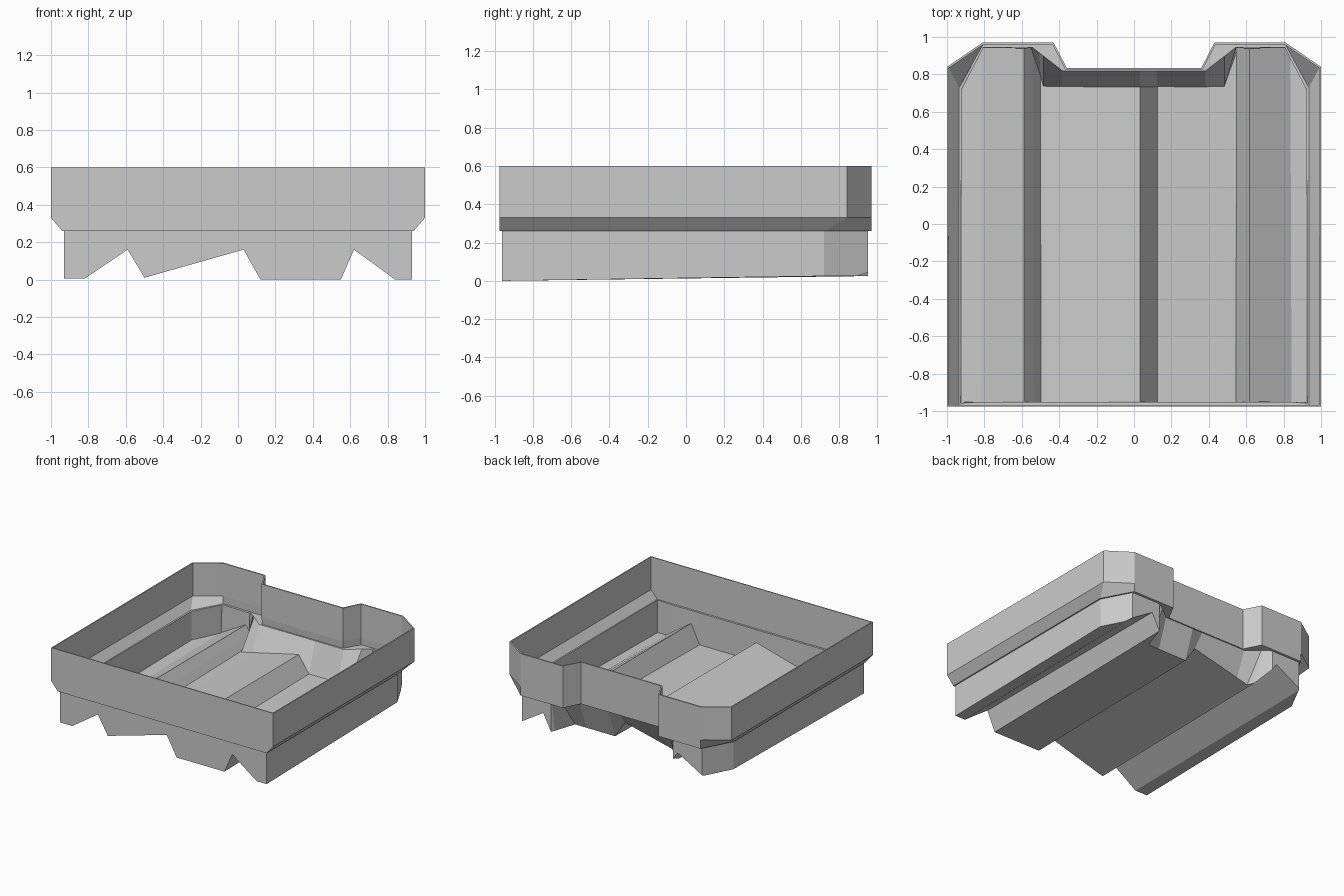
import bpy, bmesh

if "Cube" in bpy.data.objects:
    bpy.data.objects.remove(bpy.data.objects["Cube"])


def interp(pts, x):
    """Piecewise-linear lookup through sorted (x, value) points."""
    for (x0, v0), (x1, v1) in zip(pts, pts[1:]):
        if x <= x1:
            return v0 + (v1 - v0) * (x - x0) / (x1 - x0)
    return pts[-1][1]


def mirrored_ring(bm, half, z):
    """Closed loop from the +x half of an outline, front to back."""
    pts = half + [(-x, y) for x, y in reversed(half)]
    return [bm.verts.new((x, y, z)) for x, y in pts]


bm = bmesh.new()

# Upper collar: rim, straight wall, then sloped shoulder
notch = [(0.81, 0.97), (0.43, 0.97), (0.36, 0.835)]
wide = [(1.0, -0.975), (1.0, 0.84)] + notch
narrow = [(0.94, -0.975), (0.94, 0.73)] + notch
rings = [mirrored_ring(bm, wide, 0.6), mirrored_ring(bm, wide, 0.33),
         mirrored_ring(bm, narrow, 0.26)]
for a, b in zip(rings, rings[1:]):
    for i in range(len(a)):
        j = (i + 1) % len(a)
        bm.faces.new((a[i], a[j], b[j], b[i]))

# Lower tub: corrugated floor swept front to back, back edge set in at the notch
ridges = [(-0.93, 0.005), (-0.82, 0.005), (-0.59, 0.16), (-0.5, 0.01), (0.03, 0.16),
          (0.12, 0), (0.55, 0), (0.62, 0.16), (0.84, 0), (0.93, 0)]
back_top = [(0, 0.825), (0.38, 0.825), (0.54, 0.95), (0.81, 0.95), (0.93, 0.72)]
back_low = [(0, 0.74), (0.48, 0.74), (0.55, 0.95), (0.81, 0.95), (0.93, 0.72)]
xs = {x for x, _ in ridges}
for x, _ in back_top[1:] + back_low[1:]:
    xs |= {x, -x}
FRONT = -0.96


def column(x):
    h = interp(ridges, x)
    yt, yb = interp(back_top, abs(x)), interp(back_low, abs(x))
    rise = 0.025 * (1 - h / 0.16)
    return [bm.verts.new(p) for p in ((x, FRONT, 0.26), (x, FRONT, h),
                                      (x, yb, h + rise), (x, yt, 0.26))]


cols = [column(x) for x in sorted(xs)]
for a, b in zip(cols, cols[1:]):
    for k in range(3):
        bm.faces.new((a[k], b[k], b[k + 1], a[k + 1]))
# End walls share y at top and bottom
bm.faces.new(cols[0])
bm.faces.new(cols[-1])

# Narrow ledge joining the collar to the tub
seam = [e for e in bm.edges if e.is_boundary
        and all(abs(v.co.z - 0.26) < 1e-4 for v in e.verts)]
bmesh.ops.triangle_fill(bm, use_beauty=True, edges=seam, normal=(0, 0, 1))

# Make the normals face outward
bmesh.ops.recalc_face_normals(bm, faces=bm.faces[:])
bm.normal_update()
front = min(bm.faces, key=lambda f: f.calc_center_median().y)
if front.normal.y > 0:
    bmesh.ops.reverse_faces(bm, faces=bm.faces[:])

mesh = bpy.data.meshes.new("tray_shell")
bm.to_mesh(mesh)
bm.free()
tray = bpy.data.objects.new("tray_shell", mesh)
bpy.context.collection.objects.link(tray)

# Thin sheet thickness, added inward
sheet = tray.modifiers.new("sheet_thickness", 'SOLIDIFY')
sheet.thickness = 0.012
sheet.offset = -1
